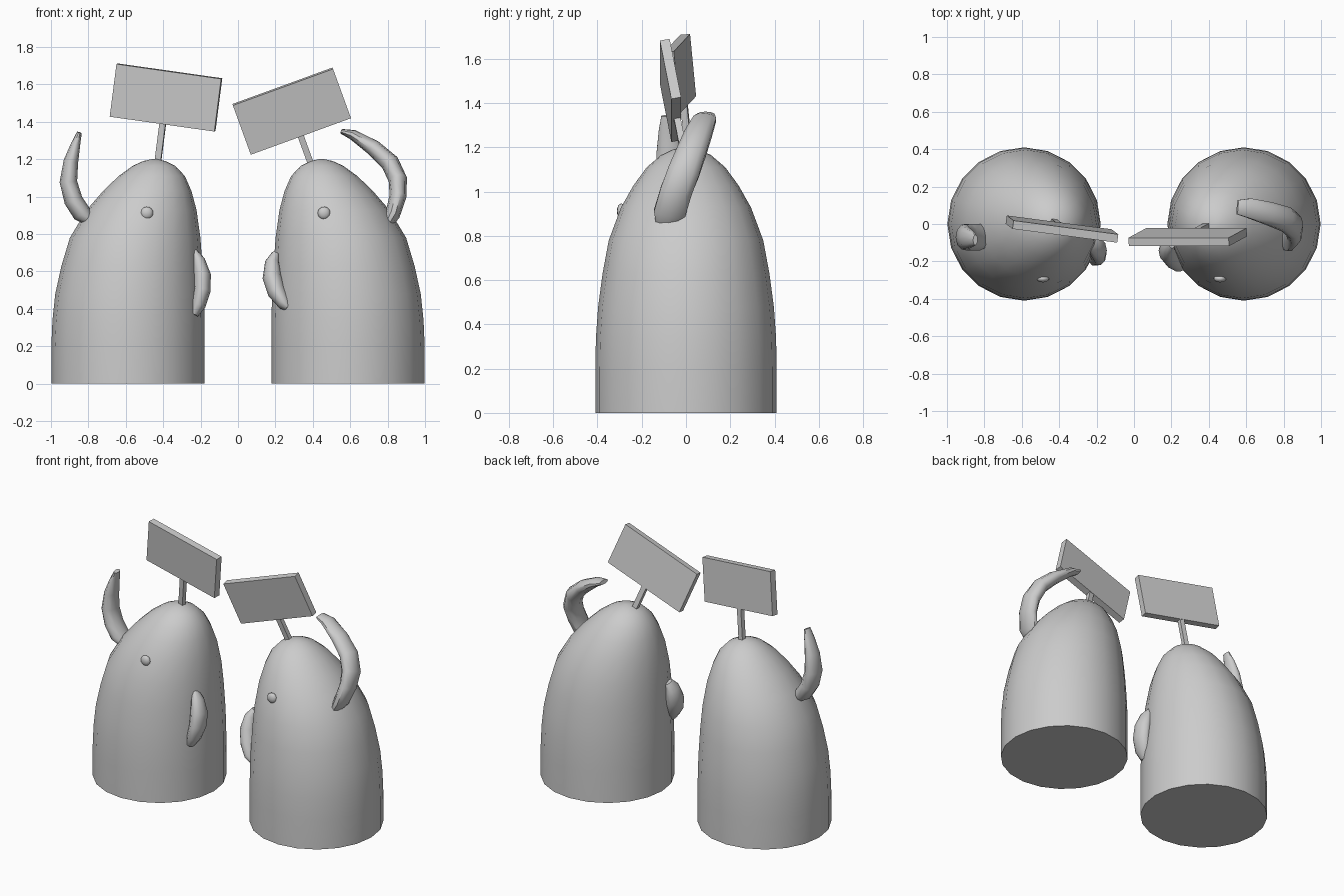
import bpy, bmesh
from math import sin, cos, pi, radians
from mathutils import Vector, Euler

if "Cube" in bpy.data.objects:
    bpy.data.objects.remove(bpy.data.objects["Cube"])


def finish(name, bm, smooth=True):
    bmesh.ops.recalc_face_normals(bm, faces=bm.faces)
    mesh = bpy.data.meshes.new(name)
    bm.to_mesh(mesh)
    bm.free()
    ob = bpy.data.objects.new(name, mesh)
    bpy.context.collection.objects.link(ob)
    if smooth:
        bpy.ops.object.select_all(action='DESELECT')
        ob.select_set(True)
        bpy.context.view_layer.objects.active = ob
        bpy.ops.object.shade_smooth_by_angle(angle=radians(50))
    return ob


def loft(name, rings):
    """Skin a list of vertex-position rings and cap both ends."""
    bm = bmesh.new()
    loops = [[bm.verts.new(p) for p in ring] for ring in rings]
    n = len(loops[0])
    for a, b in zip(loops, loops[1:]):
        for i in range(n):
            j = (i + 1) % n
            bm.faces.new((a[i], a[j], b[j], b[i]))
    bm.faces.new(loops[0])
    bm.faces.new(loops[-1])
    return finish(name, bm)


def body(name, side):
    # leaning bullet shape: (height, centre offset, radius)
    profile = [(0, .588, .41), (.2, .588, .41), (.34, .585, .407), (.48, .58, .397),
               (.63, .567, .377), (.78, .55, .349), (.93, .515, .293), (1.03, .485, .236),
               (1.11, .461, .177), (1.165, .449, .113), (1.19, .447, .06), (1.2, .447, .015)]
    n = 20
    loft(name, [[(side * c + r * cos(2 * pi * i / n), r * sin(2 * pi * i / n), z)
                 for i in range(n)] for z, c, r in profile])


def limb(name, path):
    # flattened tube: (x, y, z, half thickness, half width)
    pts = [Vector(p[:3]) for p in path]
    rings, n = [], 10
    for i, p in enumerate(pts):
        t = (pts[min(i + 1, len(pts) - 1)] - pts[max(i - 1, 0)]).normalized()
        wide = Vector((0, 1, 0))
        wide = (wide - t * wide.dot(t)).normalized()
        thin = t.cross(wide)
        a, b = path[i][3:]
        rings.append([p + thin * a * cos(2 * pi * k / n) + wide * b * sin(2 * pi * k / n)
                      for k in range(n)])
    loft(name, rings)


def box(name, size, offset, centre, rot):
    bm = bmesh.new()
    bmesh.ops.create_cube(bm, size=1)
    for v in bm.verts:
        v.co = Vector([c * s for c, s in zip(v.co, size)]) + Vector(offset)
    bm.transform(Euler([radians(a) for a in rot]).to_matrix().to_4x4())
    bmesh.ops.translate(bm, verts=bm.verts, vec=centre)
    finish(name, bm, False)


def eye(name, x):
    bm = bmesh.new()
    bmesh.ops.create_uvsphere(bm, u_segments=12, v_segments=8, radius=.034)
    for v in bm.verts:
        v.co.y *= .6
    bmesh.ops.translate(bm, verts=bm.verts, vec=(x, -.292, .912))
    finish(name, bm)


# Bodies and eyes
for label, side, eye_x in (("left", -1, -.487), ("right", 1, .46)):
    body(label + "_body", side)
    eye(label + "_eye", eye_x)

# Tilted placards on sticks
for label, centre, rot, drop in (
        ("left", (-.385, -.027, 1.53), (4.5, 8, -7.5), .40),
        ("right", (.287, -.07, 1.457), (10.5, -20, 0), .34)):
    box(label + "_sign_board", (.57, .045, .285), (0, 0, 0), centre, rot)
    box(label + "_sign_stick", (.033, .03, drop - .13), (0, .005, -(drop + .13) / 2), centre, rot)

# Raised arms
limb("left_raised_arm", [
    (-.80, -.07, .88, .035, .06), (-.835, -.07, .91, .05, .075), (-.88, -.07, .98, .05, .075),
    (-.907, -.07, 1.08, .047, .07), (-.893, -.075, 1.19, .039, .06),
    (-.868, -.08, 1.28, .025, .045), (-.848, -.085, 1.343, .013, .028)])
limb("right_raised_arm", [
    (.80, -.08, .86, .03, .06), (.825, -.075, .90, .04, .075), (.855, -.045, 1.0, .045, .075),
    (.855, -.01, 1.09, .05, .075), (.813, .025, 1.18, .05, .07),
    (.725, .055, 1.26, .043, .065), (.615, .085, 1.33, .028, .055),
    (.553, .09, 1.349, .013, .04)])

# Lowered arms
limb("left_lowered_arm", [
    (-.235, -.12, .71, .015, .025), (-.212, -.13, .66, .035, .05), (-.193, -.14, .58, .048, .065),
    (-.192, -.155, .50, .046, .068), (-.213, -.165, .42, .04, .06), (-.235, -.17, .368, .022, .035)])
limb("right_lowered_arm", [
    (.20, -.10, .695, .02, .03), (.183, -.115, .65, .038, .055), (.183, -.14, .57, .052, .07),
    (.208, -.17, .49, .05, .07), (.25, -.205, .425, .036, .058), (.272, -.22, .402, .018, .03)])
